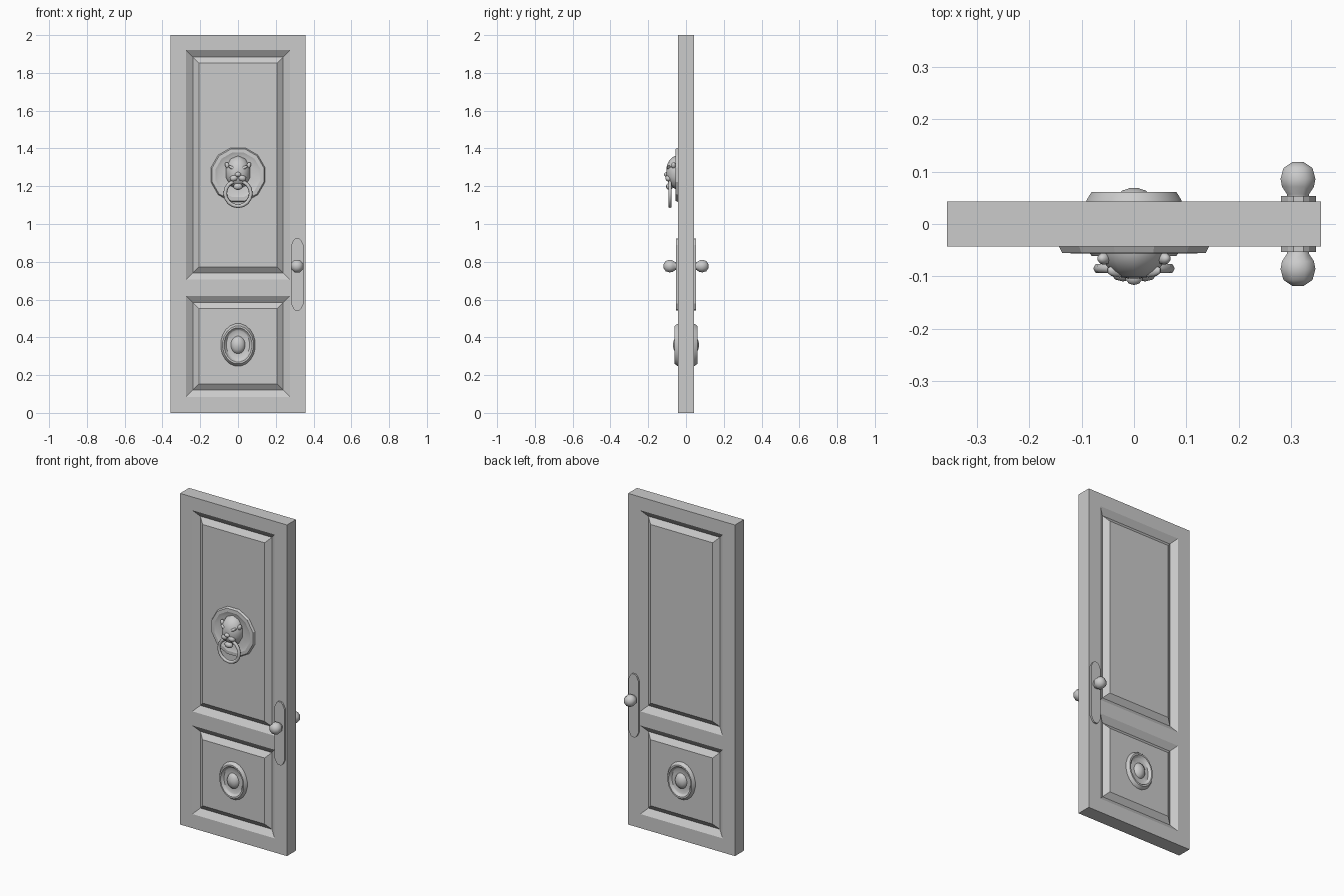
import bpy, bmesh, math
from mathutils import Vector, Matrix

old = bpy.data.objects.get("Cube")
if old:
    bpy.data.objects.remove(old, do_unlink=True)

grey = bpy.data.materials.new("plain_grey")
grey.use_nodes = True
COLOUR = (0.6, 0.6, 0.6, 1)
grey.diffuse_color = COLOUR
grey.node_tree.nodes["Principled BSDF"].inputs["Base Color"].default_value = COLOUR

FRONT, BACK = -0.043, 0.043


def finish(name, bm, smooth=None):
    bmesh.ops.recalc_face_normals(bm, faces=bm.faces)
    me = bpy.data.meshes.new(name)
    bm.to_mesh(me)
    bm.free()
    me.materials.append(grey)
    ob = bpy.data.objects.new(name, me)
    bpy.context.collection.objects.link(ob)
    if smooth:
        bpy.ops.object.select_all(action='DESELECT')
        ob.select_set(True)
        bpy.context.view_layer.objects.active = ob
        bpy.ops.object.shade_smooth_by_angle(angle=math.radians(smooth))
    return ob


def lathe(name, profile, centre, side, sides=12, stretch=1, smooth=40):
    """Revolve (radius, height) points about the y axis; side is -1 front, 1 back."""
    bm = bmesh.new()
    rings = []
    for r, h in profile:
        rings.append([bm.verts.new((centre[0] + r * math.cos(a), centre[1] + side * h,
                                    centre[2] + r * stretch * math.sin(a)))
                      for a in (2 * math.pi * (i + 0.5) / sides for i in range(sides))])
    for a, b in zip(rings, rings[1:]):
        for i in range(sides):
            j = (i + 1) % sides
            bm.faces.new((a[i], a[j], b[j], b[i]))
    bm.faces.new(rings[0])
    bm.faces.new(rings[-1])
    return finish(name, bm, smooth)


def blob(name, centre, size, tilt=0, u=10, v=7):
    """Small ellipsoid, tilted in the plane of the door."""
    bm = bmesh.new()
    m = (Matrix.Translation(centre) @ Matrix.Rotation(tilt, 4, 'Y')
         @ Matrix.Diagonal((*size, 1)))
    bmesh.ops.create_uvsphere(bm, u_segments=u, v_segments=v, radius=1, matrix=m)
    return finish(name, bm, 50)


# Door slab with a V groove around the raised field of each panel
bm = bmesh.new()
xs = [-0.357, -0.275, 0.275, 0.357]
zs = [0, 0.085, 0.62, 0.705, 1.92, 2]
panels = []
for y, flip in ((FRONT, False), (BACK, True)):
    grid = [[bm.verts.new((x, y, z)) for x in xs] for z in zs]
    for r in range(len(zs) - 1):
        for c in range(len(xs) - 1):
            quad = [grid[r][c], grid[r][c + 1], grid[r + 1][c + 1], grid[r + 1][c]]
            f = bm.faces.new(quad[::-1] if flip else quad)
            if c == 1 and r in (1, 3):
                panels.append(f)
bmesh.ops.bridge_loops(bm, edges=[e for e in bm.edges if e.is_boundary])
bm.normal_update()
for width, depth in ((0.036, -0.025), (0.032, 0.024)):
    bmesh.ops.inset_individual(bm, faces=panels, thickness=width, depth=depth,
                               use_even_offset=True)
    bm.normal_update()
finish("door_slab", bm)

# Parts repeated on both faces: rosette, lock plate, knob
for side, label, y in ((-1, "front", FRONT), (1, "back", BACK)):
    lathe(label + "_rosette",
          [(0.093, -0.003), (0.091, 0.004), (0.082, 0.018), (0.074, 0.018), (0.066, 0.006),
           (0.062, 0.003), (0.038, 0.003), (0.034, 0.012), (0.022, 0.021), (0.006, 0.026)],
          (0, y, 0.36), side, 20, 1.23, 35)

    bm = bmesh.new()
    outline = [(0.033, 0.155), (0.02, 0.182), (0.01, 0.191)]
    outline += [(-x, z) for x, z in outline[::-1]]
    outline += [(-x, -z) for x, z in outline]
    face = bm.faces.new([bm.verts.new((0.314 + x, y, 0.733 + z)) for x, z in outline])
    ext = bmesh.ops.extrude_face_region(bm, geom=[face])
    bmesh.ops.translate(bm, vec=Vector((0, side * 0.01, 0)),
                        verts=[v for v in ext["geom"] if isinstance(v, bmesh.types.BMVert)])
    finish(label + "_lock_plate", bm)

    lathe(label + "_knob",
          [(0.022, 0.008), (0.023, 0.014), (0.033, 0.028), (0.036, 0.043),
           (0.030, 0.064), (0.012, 0.075)],
          (0.313, y, 0.777), side, 8, 1, 50)

# Knocker: dished back plate
KZ = 1.26
lathe("knocker_plate",
      [(0.149, -0.002), (0.142, 0.012), (0.122, 0.013), (0.105, 0.006), (0.06, 0.006)],
      (0, FRONT, KZ), -1, 12, 1, 25)

# Knocker: animal head
lathe("knocker_head",
      [(0.067, 0.004), (0.066, 0.014), (0.060, 0.030), (0.048, 0.046), (0.030, 0.058),
       (0.010, 0.061)],
      (0, FRONT, 1.273), -1, 10, 1.32, 50)
blob("nose", (0, -0.102, 1.262), (0.017, 0.015, 0.013))
blob("chin", (0, -0.088, 1.198), (0.026, 0.018, 0.018))
for s, label in ((1, "left"), (-1, "right")):
    blob(label + "_cheek", (s * 0.021, -0.092, 1.243), (0.024, 0.018, 0.017), s * 0.3)
    blob(label + "_brow", (s * 0.028, -0.089, 1.296), (0.027, 0.013, 0.009), -s * 0.45)
    blob(label + "_ear", (s * 0.057, -0.066, 1.31), (0.012, 0.012, 0.018), s * 0.4)

# Knocker: hanging ring
bm = bmesh.new()
ring = []
for i in range(16):
    a = 2 * math.pi * i / 16
    ring.append([])
    for k in range(6):
        t = 2 * math.pi * k / 6
        r = 0.068 + 0.01 * math.cos(t)
        ring[-1].append(bm.verts.new((r * math.cos(a), -0.085 + 0.01 * math.sin(t),
                                      1.162 + r * math.sin(a))))
for i in range(16):
    a, b = ring[i], ring[(i + 1) % 16]
    for k in range(6):
        n = (k + 1) % 6
        bm.faces.new((a[k], a[n], b[n], b[k]))
finish("knocker_ring", bm, 65)
